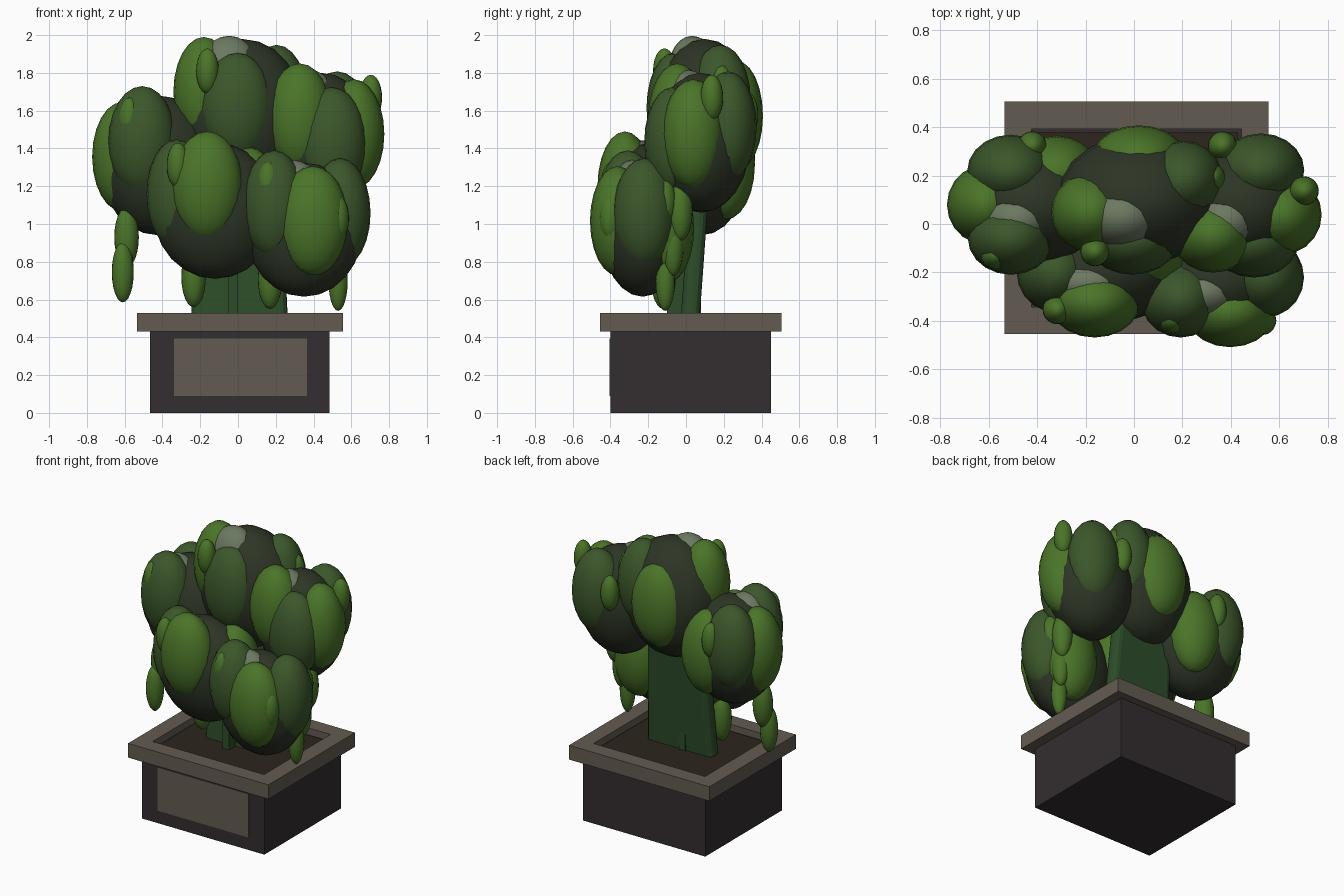
import bpy, bmesh, math
from mathutils import Vector

if "Cube" in bpy.data.objects:
    bpy.data.objects.remove(bpy.data.objects["Cube"])


def material(name, rgb):
    m = bpy.data.materials.new(name)
    m.diffuse_color = (*rgb, 1)
    m.use_nodes = True
    m.node_tree.nodes["Principled BSDF"].inputs["Base Color"].default_value = m.diffuse_color
    return m


DARK = material("shade_green", (0.026, 0.036, 0.019))
MID = material("mid_green", (0.045, 0.095, 0.024))
BRIGHT = material("bright_green", (0.07, 0.175, 0.022))
PALE = material("pale_green", (0.15, 0.19, 0.12))
STEM = material("stem_green", (0.026, 0.072, 0.022))
STONE = material("trim_stone", (0.125, 0.105, 0.085))
POT = material("pot_dark", (0.033, 0.027, 0.028))
SOIL = material("soil_brown", (0.026, 0.018, 0.013))


def finish(bm, name, mat, smooth=False):
    me = bpy.data.meshes.new(name)
    bm.to_mesh(me)
    bm.free()
    for p in me.polygons:
        p.use_smooth = smooth
    me.materials.append(mat)
    ob = bpy.data.objects.new(name, me)
    bpy.context.collection.objects.link(ob)
    return ob


def box_bm(lo, hi):
    bm = bmesh.new()
    bmesh.ops.create_cube(bm, size=1)
    lo, hi = Vector(lo), Vector(hi)
    for v in bm.verts:
        v.co = (lo + hi) / 2 + v.co * (hi - lo)
    return bm


def box(name, lo, hi, mat):
    return finish(box_bm(lo, hi), name, mat)


def blob(name, c, r, mat):
    bm = bmesh.new()
    bmesh.ops.create_uvsphere(bm, u_segments=20, v_segments=12, radius=1)
    for v in bm.verts:
        v.co = Vector(c) + v.co * Vector(r)
    return finish(bm, name, mat, True)


# Planter: body, front panel, recessed rim, soil
box("planter_body", (-.465, -.40, 0), (.485, .45, .46), POT)
box("front_panel", (-.34, -.405, .09), (.365, -.39, .395), STONE)
bm = box_bm((-.535, -.455, .43), (.555, .505, .53))
bm.normal_update()
top = max(bm.faces, key=lambda f: f.normal.z)
bmesh.ops.inset_individual(bm, faces=[top], thickness=.112, use_even_offset=True)
bmesh.ops.inset_individual(bm, faces=[top], thickness=0)
for v in top.verts:
    v.co.z -= .08
finish(bm, "planter_rim", STONE)
box("soil", (-.41, -.33, .44), (.43, .378, .49), SOIL)

# Stem: flattened tapered trunk with a raised central rib
bm = box_bm((-.25, -.03, .47), (.265, .07, 1.3))
for v in bm.verts:
    if v.co.z > 1:
        v.co.x *= .85
        v.co.y += .06
upright = [e for e in bm.edges if abs(e.verts[0].co.z - e.verts[1].co.z) > .5]
bmesh.ops.bevel(bm, geom=upright, offset=.04, segments=3, affect='EDGES', profile=.5)
finish(bm, "flat_trunk", STEM)
box("trunk_rib", (-.05, -.1, .47), (0, .08, 1.3), STEM)


def cluster(name, c, r, lobes, colours, leaves):
    """Dark core with a pale crown, lobes stepping down around it, small leaves."""
    c, r = Vector(c), Vector(r)
    blob(name + "_core", c, r, DARK)
    blob(name + "_crown", c + r * Vector((-.2, -.25, .55)), r * .49, PALE)
    for i, deg in enumerate(lobes):
        cs, sn = math.cos(math.radians(deg)), math.sin(math.radians(deg))
        pos = c + Vector((.62 * r.x * cs, .62 * r.y * sn, .13 - .042 * i))
        size = (.195 - .035 * abs(cs), .14 + .025 * abs(cs), .29)
        blob(f"{name}_lobe_{i}", pos, size, BRIGHT if colours[i] == "B" else MID)
    for i, deg in enumerate(leaves):
        cs, sn = math.cos(math.radians(deg)), math.sin(math.radians(deg))
        pos = c + Vector((.93 * r.x * cs, .97 * r.y * sn, .24 - .09 * i))
        blob(f"{name}_leaf_{i}", pos, (.06, .06, .12), BRIGHT)


# Foliage clusters: centre, core radii, lobe directions, leaf directions
cluster("left_foliage", (-.42, .08, 1.31), (.31, .25, .37), (243, 118, 180, 58), "MMBB", (238, 90))
cluster("top_foliage", (.02, .1, 1.57), (.34, .27, .41), (198, 29, 263, 90), "BMMB", (235, 20))
cluster("right_foliage", (.44, .08, 1.43), (.29, .26, .37), (231, 62, 345, 288), "BMBM", (13, 106))
cluster("front_foliage", (-.12, -.19, 1.07), (.33, .22, .36), (258, 184, 28, 90), "BMBM", (230,))
cluster("low_foliage", (.35, -.23, .97), (.31, .22, .355), (215, 4, 284, 63), "MMBB", (229, 33, 308))


def trail(name, x, y, z, count):
    """Chain of hanging leaves, each a little lower and slimmer."""
    for i in range(count):
        w = .065 - .007 * i
        blob(f"{name}_{i}", (x - .02 * i, y - .04 * i, z - .185 * i), (w, w, .16), BRIGHT)


# Trailing leaves
trail("left_trail", -.59, -.01, .93, 2)
trail("right_trail", .57, -.03, 1.07, 3)
trail("inner_left_trail", -.235, -.06, .72, 1)
trail("inner_right_trail", .17, -.12, .71, 1)
